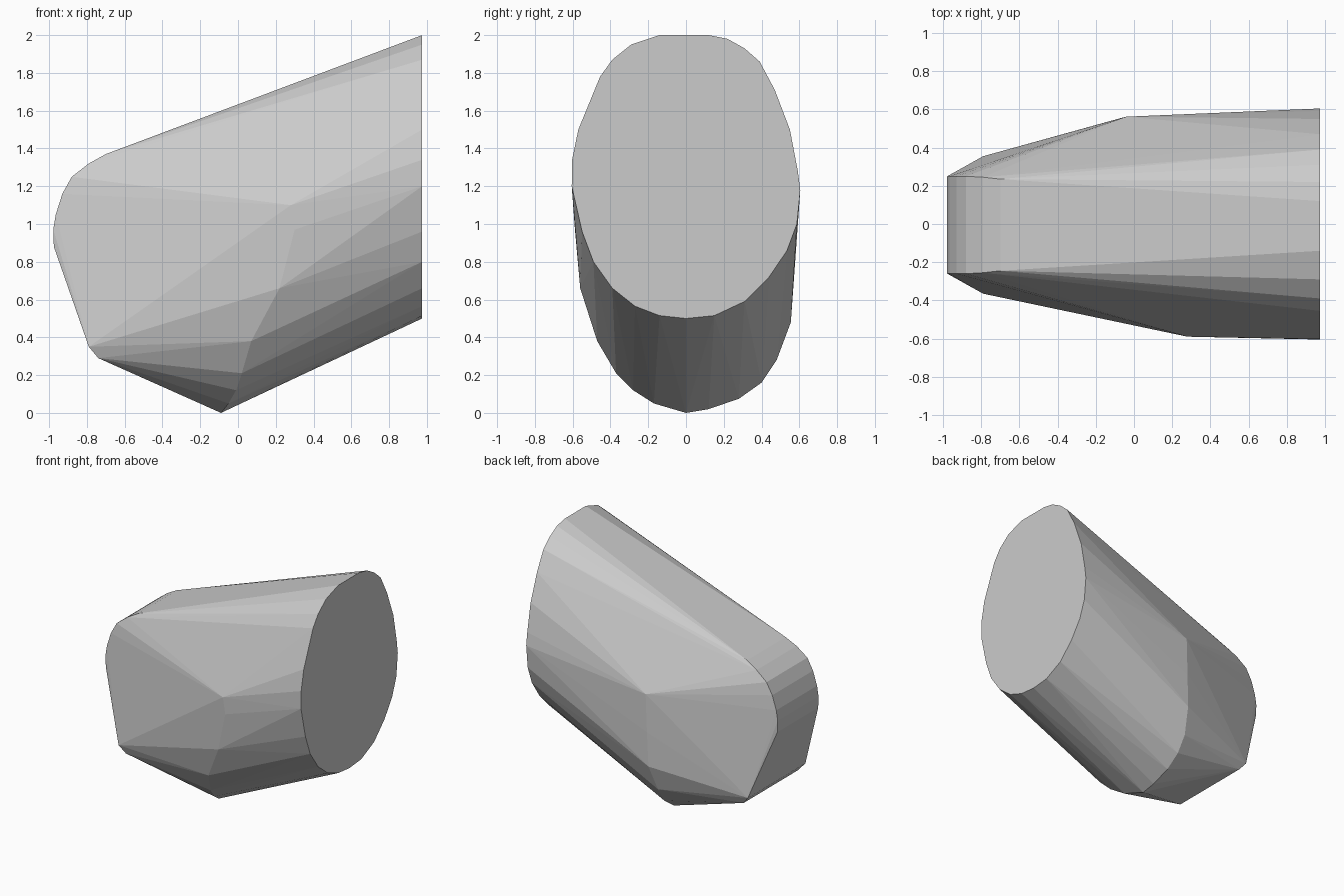
import bpy
import bmesh

# Large upright oval end, as (y, z)
END_X = 0.975
end_outline = [
    (-.14, 2), (-.29, 1.95), (-.39, 1.87), (-.455, 1.78), (-.57, 1.5),
    (-.603, 1.34), (-.605, 1.2), (-.55, .96), (-.49, .8), (-.39, .66),
    (-.27, .565), (-.14, .515), (0, .5), (.15, .515), (.31, .59),
    (.44, .72), (.535, .86), (.587, 1.0), (.605, 1.18), (.592, 1.28),
    (.55, 1.5), (.47, 1.71), (.39, 1.86), (.31, 1.93), (.22, 1.98), (.12, 2)]

# Lower rim where the slanted barrel meets the tapered back
rim = [
    (.28, -.59, 1.1), (.3, -.588, .97), (.22, -.56, .66), (.07, -.47, .38),
    (.02, -.37, .21), (-.01, -.28, .12), (-.05, -.17, .05), (-.09, 0, 0),
    (-.09, .12, .02), (-.09, .28, .075), (-.09, .4, .16), (-.09, .48, .28),
    (-.06, .555, .48), (-.05, .56, .75), (-.04, .562, 1.05)]

# Rounded narrow back, as (x, half width, z)
back_profile = [
    (-.70, .24, 1.37), (-.79, .25, 1.32), (-.88, .255, 1.25),
    (-.93, .255, 1.16), (-.965, .255, 1.05), (-.978, .255, .97),
    (-.975, .255, .88), (-.79, .36, .35), (-.74, .34, .29)]

points = [(END_X, y, z) for y, z in end_outline] + rim
for side in (-1, 1):
    points += [(x, side * w - .005, z) for x, w, z in back_profile]

# Faceted convex shell through the three sections
bm = bmesh.new()
for p in points:
    bm.verts.new(p)
hull = bmesh.ops.convex_hull(bm, input=bm.verts[:])
loose = {g for g in hull["geom_interior"] + hull["geom_unused"]
         if isinstance(g, bmesh.types.BMVert)}
bmesh.ops.delete(bm, geom=list(loose), context='VERTS')
bmesh.ops.dissolve_limit(bm, angle_limit=0.01, verts=bm.verts[:], edges=bm.edges[:])
bmesh.ops.recalc_face_normals(bm, faces=bm.faces[:])

mesh = bpy.data.meshes.new("tapered_housing")
bm.to_mesh(mesh)
bm.free()
housing = bpy.data.objects.new("tapered_housing", mesh)
bpy.context.collection.objects.link(housing)
